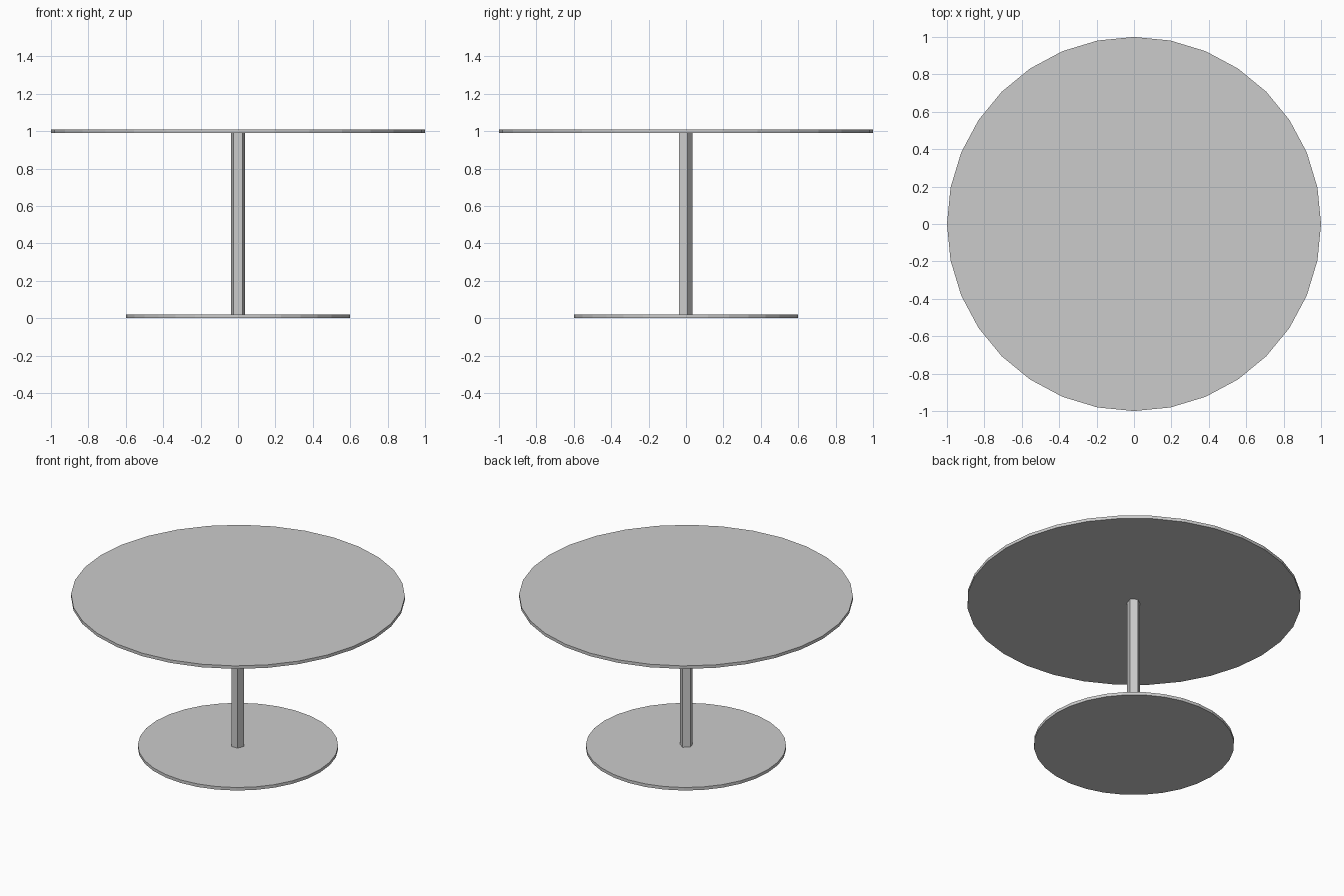
import bpy

if "Cube" in bpy.data.objects:
    bpy.data.objects.remove(bpy.data.objects["Cube"])


def disc(name, sides, radius, z0, z1, y=0.0):
    """Upright flat-shaded cylinder between two heights."""
    bpy.ops.mesh.primitive_cylinder_add(
        vertices=sides, radius=radius, depth=z1 - z0,
        location=(0, y, (z0 + z1) / 2))
    obj = bpy.context.object
    obj.name = name
    return obj


# Round foot plate
disc("base", 32, 0.6, 0.0, 0.02)
# Five-sided post, centred by its bounds
disc("post", 5, 0.04, 0.02, 0.99, y=-0.004)
# Round table top
disc("table_top", 32, 1.0, 0.99, 1.01)
